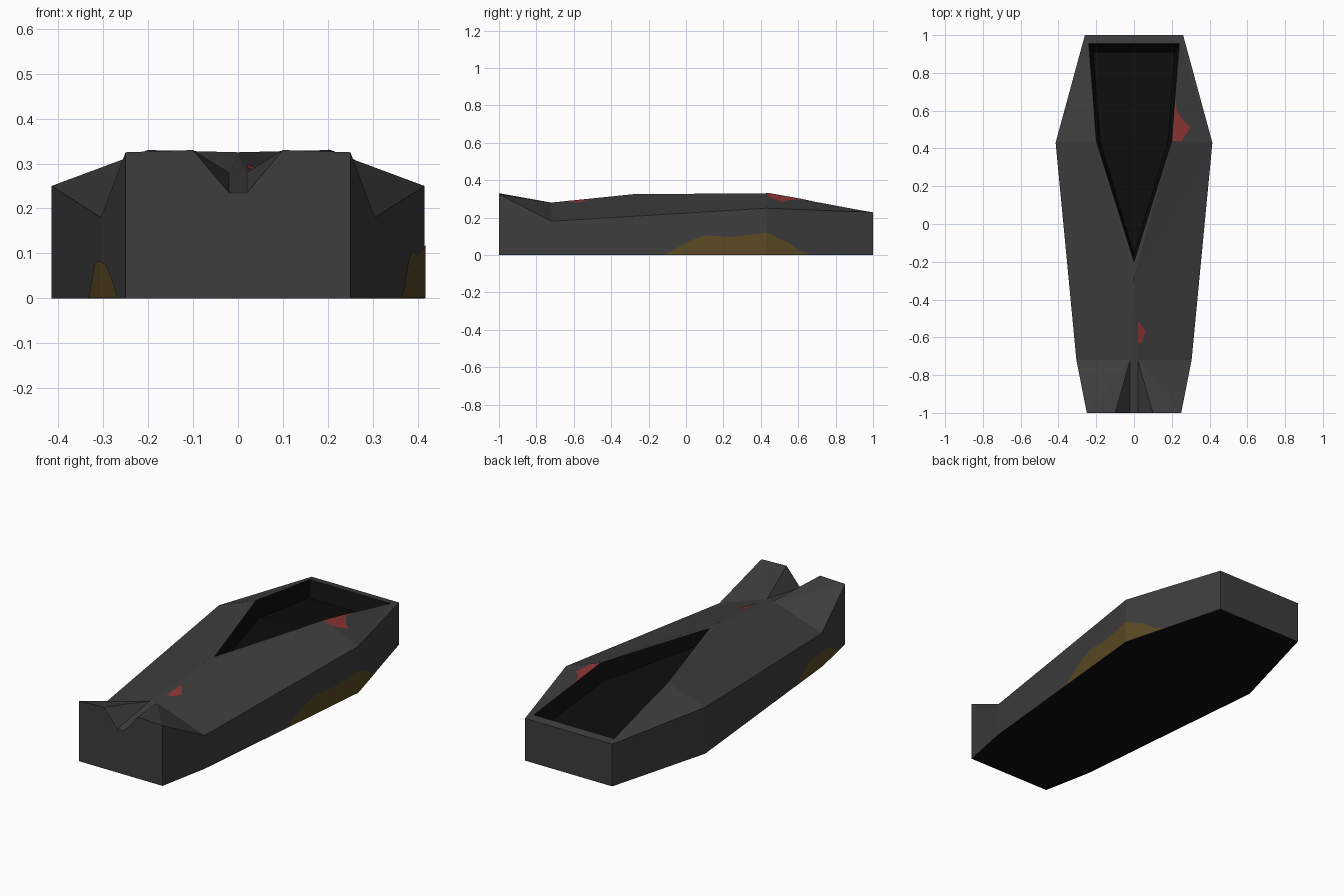
import bpy, bmesh
from mathutils import Vector
from mathutils.bvhtree import BVHTree

if "Cube" in bpy.data.objects:
    bpy.data.objects.remove(bpy.data.objects["Cube"])


def material(name, rgb):
    m = bpy.data.materials.new(name)
    m.diffuse_color = (*rgb, 1)
    m.use_nodes = True
    m.node_tree.nodes["Principled BSDF"].inputs["Base Color"].default_value = m.diffuse_color
    return m


GREY = material("dark grey", (0.047, 0.047, 0.047))
BLACK = material("black", (0.004, 0.004, 0.004))
BROWN = material("brown", (0.105, 0.068, 0.018))
RED = material("red", (0.28, 0.036, 0.036))

# Key points of the right half: front prong, notch, shoulders, rim
F0, F1 = (.25, -1, .325), (.10, -1, .33)
N0, N0c = (.02, -1, .235), (0, -1, .235)
N1, N1c = (.02, -.72, .28), (0, -.72, .28)
S, W = (.305, -.72, .18), (.415, .43, .25)
K, T = (0, -.28, .325), (0, -.2, .325)
A, C, B, Bc = (.2, .44, .33), (.21, .58, .305), (.24, .955, .235), (0, .955, .235)
R, Rc = (.26, 1, .228), (0, 1, .228)
# Recess floor points
t, a, ac = (0, -.16, .26), (.18, .44, .24), (0, .44, .24)
b, bc = (.215, .91, .16), (0, .91, .16)


def down(p):
    return (p[0], p[1], 0)


shell = [
    # roof and notch
    (F0, F1, N1), (F0, N1, S), (F1, N0, N1), (N0, N0c, N1c, N1),
    (N1c, K, N1), (N1, K, S), (S, K, W), (K, A, W), (K, T, A),
    (A, C, W), (C, B, W), (B, R, W), (B, Bc, Rc, R),
    # walls
    (F0, S, down(S), down(F0)), (S, W, down(W), down(S)),
    (W, R, down(R), down(W)), (R, Rc, down(Rc), down(R)),
    (F0, F1, N0, N0c, down(N0c), down(F0)),
]
dark = [
    # recess walls, recess floor, underside
    (T, A, a, t), (A, C, a), (C, B, b, a), (B, Bc, bc, b),
    (t, a, ac), (ac, a, b, bc),
    (down(N0c), down(F0), down(S), down(W), down(R), down(Rc)),
]

# Main body, each face mirrored across x
bm = bmesh.new()
for mat, faces in enumerate((shell, dark)):
    for pts in faces:
        for s in (1, -1):
            f = bm.faces.new([bm.verts.new((s * x, y, z)) for x, y, z in pts])
            f.material_index = mat
bmesh.ops.remove_doubles(bm, verts=bm.verts[:], dist=1e-5)
bmesh.ops.recalc_face_normals(bm, faces=bm.faces[:])
tree = BVHTree.FromBMesh(bm)
mesh = bpy.data.meshes.new("body")
bm.to_mesh(mesh)
bm.free()
mesh.materials.append(GREY)
mesh.materials.append(BLACK)
bpy.context.collection.objects.link(bpy.data.objects.new("body", mesh))


def patch(name, pts, direction, mat):
    """Thin flat plate laid on the body face under the middle of the points."""
    d = Vector(direction)
    pts = [Vector(p) for p in pts]
    hit, n, _, _ = tree.ray_cast(sum(pts, Vector()) / len(pts), d)
    if n.dot(d) > 0:
        n = -n
    verts = [p + d * ((hit - p).dot(n) / d.dot(n)) + n * .002 for p in pts]
    me = bpy.data.meshes.new(name)
    me.from_pydata(verts, [], [list(range(len(verts)))])
    me.update()
    if me.polygons[0].normal.dot(n) < 0:
        me.flip_normals()
    me.materials.append(mat)
    bpy.context.collection.objects.link(bpy.data.objects.new(name, me))


def side_patch(name, side, yz):
    patch(name, [(2 * side, y, z) for y, z in yz], (-side, 0, 0), BROWN)


def top_patch(name, xy):
    patch(name, [(x, y, 2) for x, y in xy], (0, 0, -1), RED)


# Brown stains on the sides, split at the wall corners
side_patch("right_stain_front", 1, [(-.12, .001), (-.08, .02), (.02, .075), (.10, .105),
                                    (.25, .097), (.43, .118), (.43, .001)])
side_patch("right_stain_back", 1, [(.43, .001), (.43, .118), (.54, .07), (.60, .025), (.67, .001)])
side_patch("left_stain_front", -1, [(-.92, .001), (-.88, .03), (-.79, .075), (-.72, .083), (-.72, .001)])
side_patch("left_stain_back", -1, [(-.72, .001), (-.72, .083), (-.60, .08), (-.52, .035), (-.45, .001)])

# Red marks on the roof
top_patch("rim_mark_front", [(.2, .44), (.25, .437), (.30, .514), (.21, .58)])
top_patch("rim_mark_back", [(.21, .58), (.265, .54), (.225, .60), (.219, .68)])
top_patch("front_mark", [(.02, -.52), (.032, -.525), (.062, -.57), (.05, -.60), (.04, -.625), (.02, -.63)])
